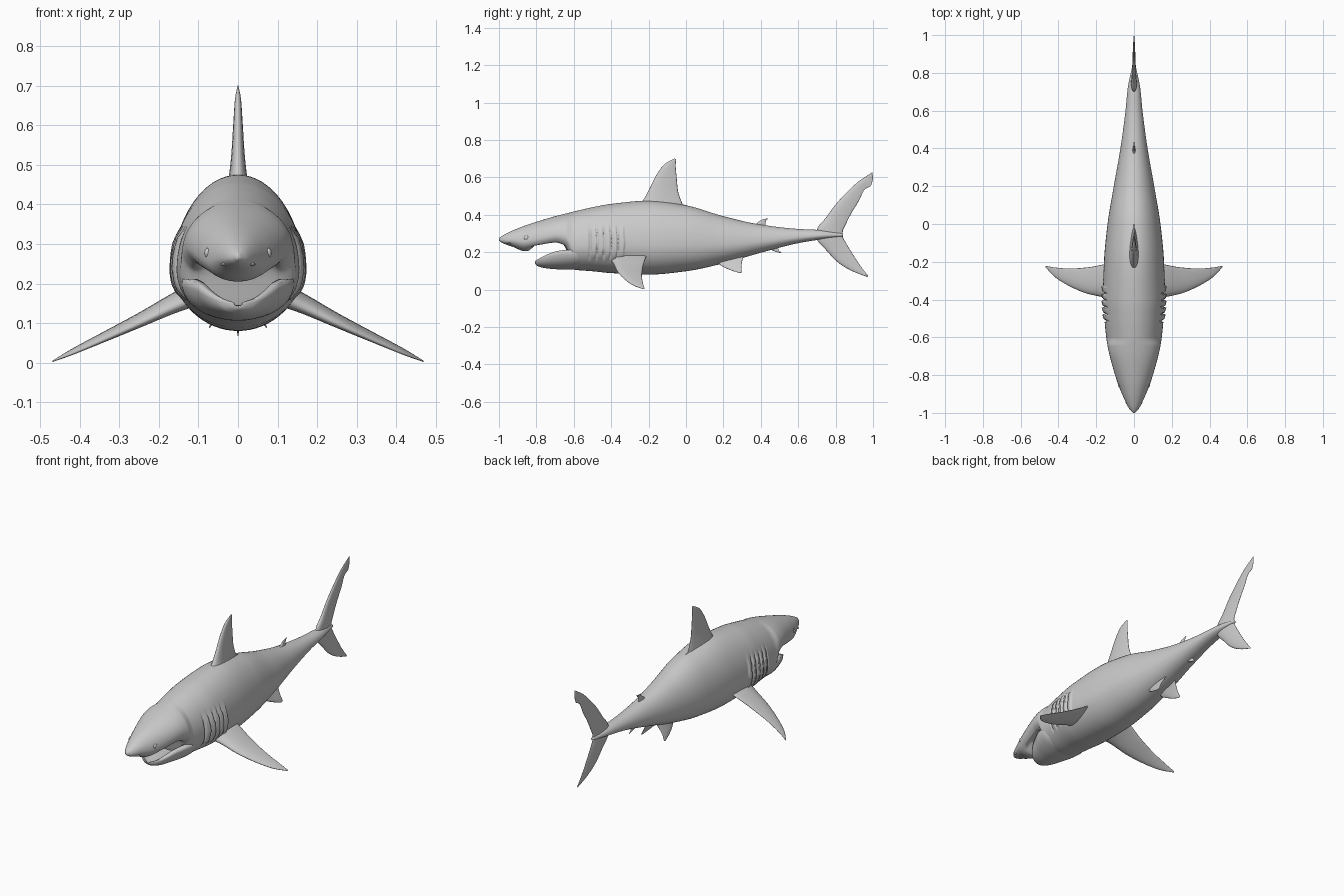
import bpy, bmesh
from math import sin, cos, pi
from mathutils import Vector

if "Cube" in bpy.data.objects:
    bpy.data.objects.remove(bpy.data.objects["Cube"])


def slope_limited(rows, x):
    """Monotone cubic interpolation of table rows; column 0 is the key."""
    n = len(rows)
    x = min(max(x, rows[0][0]), rows[-1][0])
    i = max(k for k in range(n - 1) if rows[k][0] <= x)
    h = rows[i + 1][0] - rows[i][0]
    t = (x - rows[i][0]) / h

    def slope(k, c):
        d = [(rows[j + 1][c] - rows[j][c]) / (rows[j + 1][0] - rows[j][0])
             for j in (k - 1, k) if 0 <= j < n - 1]
        if len(d) == 1:
            return d[0]
        return 2 * d[0] * d[1] / (d[0] + d[1]) if d[0] * d[1] > 0 else 0

    out = []
    for c in range(1, len(rows[0])):
        a, b = rows[i][c], rows[i + 1][c]
        out.append((2*t**3 - 3*t*t + 1) * a + (t**3 - 2*t*t + t) * h * slope(i, c)
                   + (3*t*t - 2*t**3) * b + (t**3 - t*t) * h * slope(i + 1, c))
    return out


def step(a, b, v):
    t = min(max((v - a) / (b - a), 0), 1)
    return t * t * (3 - 2 * t)


def loft(name, rings, mirror=False):
    bm = bmesh.new()
    vs = [[bm.verts.new(p) for p in r] for r in rings]
    n = len(rings[0])
    for a, b in zip(vs, vs[1:]):
        for k in range(n):
            bm.faces.new((a[k], a[(k + 1) % n], b[(k + 1) % n], b[k]))
    bm.faces.new(vs[0])
    bm.faces.new(vs[-1])
    bmesh.ops.recalc_face_normals(bm, faces=bm.faces)
    for f in bm.faces:
        f.smooth = True
    me = bpy.data.meshes.new(name)
    bm.to_mesh(me)
    bm.free()
    ob = bpy.data.objects.new(name, me)
    bpy.context.collection.objects.link(ob)
    if mirror:
        ob.modifiers.new("mirror", 'MIRROR')
    return ob


def fin(name, sections, normal, mirror=False, steps=40, n=12):
    """Sections are (leading point, trailing point, half thickness)."""
    rows = [(i, *le, *te, t) for i, (le, te, t) in enumerate(sections)]
    nor = Vector(normal).normalized()
    rings = []
    for s in range(steps + 1):
        v = slope_limited(rows, s / steps * (len(rows) - 1))
        le, te, t = Vector(v[:3]), Vector(v[3:6]), v[6]
        ring = []
        for k in range(2 * n):
            a = pi * k / n
            th = t * sin(a) * (1 + 0.45 * cos(a))
            ring.append(le.lerp(te, (1 - cos(a)) / 2) + nor * th)
        rings.append(ring)
    return loft(name, rings, mirror)


def flat_fin(name, secs):
    return fin(name, [((0, a, b), (0, c, d), t) for a, b, c, d, t in secs], (1, 0, 0))


# Body: y, half width, top, underside
BODY = [(-1, .004, .275, .262), (-.98, .024, .289, .248), (-.93, .05, .314, .230),
        (-.86, .08, .342, .205), (-.8, .10, .362, .21), (-.7, .128, .392, .222),
        (-.645, .14, .406, .20), (-.60, .147, .417, .107), (-.5, .157, .44, .098),
        (-.4, .165, .458, .088), (-.2, .159, .475, .08), (0, .14, .45, .098),
        (.2, .107, .392, .14), (.4, .072, .347, .197), (.6, .045, .324, .248),
        (.72, .033, .318, .268), (.84, .008, .30, .285)]
rings, NR, NS = [], 360, 64
for i in range(NR + 1):
    y = -1 + 1.84 * i / NR
    w, zt, zb = slope_limited(BODY, y)
    zm = zb + 0.4 * (zt - zb)
    ring = []
    for k in range(NS):
        a = 2 * pi * k / NS
        x, s = w * cos(a), sin(a)
        z = zm + (zt - zm if s > 0 else zm - zb) * s
        # hollow palate above the mouth
        if s < 0:
            z += .035 * step(-.85, -.79, y) * (1 - step(-.66, -.62, y)) \
                * (1 - step(.5, .85, abs(cos(a))))
        # five gill slits as overlapping flaps
        g = (y + .515 + .9 * (z - .25) ** 2) / .037
        if 0 < g < 5:
            mask = step(.155, .185, z) * (1 - step(.31, .34, z))
            f = g % 1
            x += (1 if x > 0 else -1) * mask * (.009 * f - .010 * (f < .22))
        ring.append((x, y, z))
    rings.append(ring)
loft("body", rings)

# Lower jaw: y, half width, lip height, underside
JAW = [(-.808, .012, .152, .138), (-.79, .05, .163, .124), (-.75, .085, .184, .114),
       (-.7, .110, .203, .109), (-.64, .134, .212, .106), (-.59, .143, .212, .107),
       (-.54, .13, .20, .115)]
rings = []
for i in range(41):
    y = -.808 + .268 * i / 40
    w, rim, bot = slope_limited(JAW, y)
    outer = [(w * cos(a), y, rim - (rim - bot) * abs(sin(a)) ** .85)
             for a in (pi * k / 20 for k in range(21))]
    inner = [(-.8 * w * cos(a), y, rim - .62 * (rim - bot) * sin(a))
             for a in (pi * k / 20 for k in range(21))]
    rings.append(outer + inner)
loft("lower_jaw", rings)

# Dorsal, second dorsal, anal and tail fins: lead y, z, trail y, z, half thickness
flat_fin("dorsal_fin", [(-.27, .43, -.005, .42, .03), (-.228, .48, -.022, .465, .021),
                        (-.195, .54, -.043, .53, .015), (-.16, .61, -.05, .60, .011),
                        (-.115, .67, -.055, .66, .007), (-.062, .701, -.054, .697, .001)])
flat_fin("dorsal_fin_rear_tip", [(-.08, .43, -.03, .425, .012), (-.07, .445, -.005, .44, .008),
                                 (-.06, .46, .003, .452, .003)])
flat_fin("second_dorsal_fin", [(.34, .33, .43, .33, .009), (.375, .352, .425, .352, .006),
                               (.405, .373, .43, .37, .003), (.434, .381, .44, .379, .001)])
flat_fin("anal_fin", [(.42, .23, .50, .25, .008), (.45, .214, .492, .228, .005),
                      (.48, .202, .498, .208, .003), (.508, .194, .512, .197, .001)])
flat_fin("tail_fin", [(.97, .067, .975, .072, .001), (.89, .098, .93, .13, .005),
                      (.815, .143, .885, .20, .008), (.75, .21, .855, .25, .011),
                      (.70, .272, .838, .285, .014), (.70, .32, .838, .31, .014),
                      (.745, .38, .855, .35, .011), (.80, .455, .885, .41, .009),
                      (.865, .525, .925, .475, .007), (.925, .58, .955, .535, .005),
                      (.965, .607, .988, .555, .003), (.997, .627, 1.0, .59, .001)])

# Paired fins
fin("pectoral_fins", [((.10, -.41, .165), (.10, -.20, .20), .026),
                      ((.165, -.388, .138), (.165, -.215, .168), .020),
                      ((.25, -.368, .098), (.25, -.23, .122), .014),
                      ((.34, -.33, .057), (.34, -.236, .076), .009),
                      ((.42, -.28, .022), (.42, -.23, .034), .005),
                      ((.469, -.228, .002), (.469, -.221, .005), .001)],
    (.42, -.12, 1), mirror=True)
fin("pelvic_fins", [((.03, .16, .16), (.03, .31, .18), .010),
                    ((.045, .185, .13), (.045, .30, .15), .007),
                    ((.06, .235, .105), (.06, .296, .12), .004),
                    ((.072, .287, .088), (.072, .30, .092), .001)],
    (1, 0, .45), mirror=True)

# Eyes and nostrils
for side in (-1, 1):
    for name, loc, scale in (("eye", (.077, -.852, .277), (.008, .014, .013)),
                             ("nostril", (.037, -.945, .248), (.007, .011, .004))):
        bpy.ops.mesh.primitive_uv_sphere_add(segments=20, ring_count=12, radius=1,
                                             location=(side * loc[0], loc[1], loc[2]))
        ob = bpy.context.object
        ob.name, ob.scale = name, scale
        bpy.ops.object.shade_smooth()
